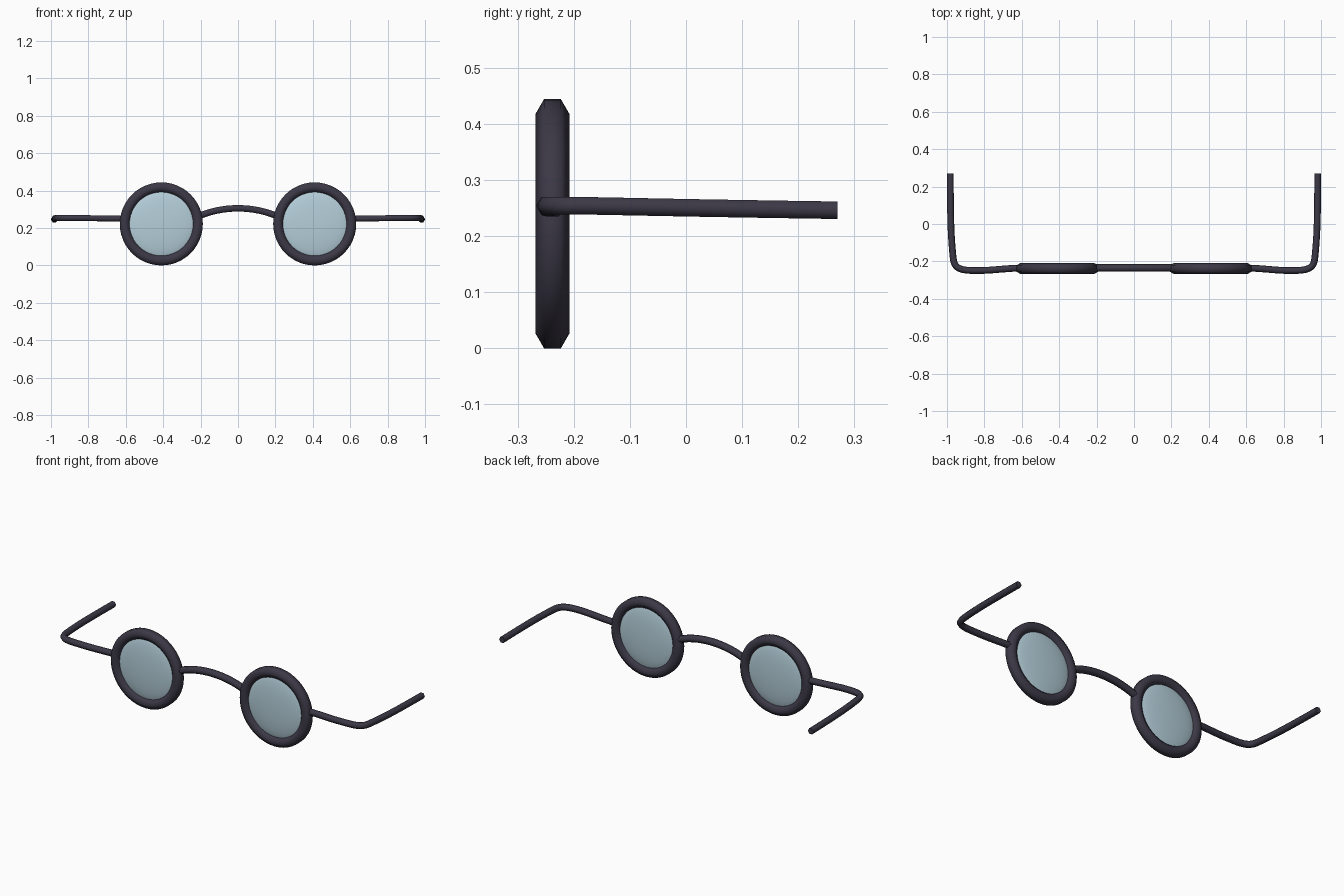
import bpy, bmesh
from math import pi, cos, sin
from mathutils import Vector, Matrix
from mathutils.geometry import interpolate_bezier

cube = bpy.data.objects.get("Cube")
if cube:
    bpy.data.objects.remove(cube)

RIM_X, RIM_Y, RIM_Z = 0.41, -0.238, 0.222
RIM_R, RIM_TUBE = 0.196, 0.03


def material(name, colour):
    mat = bpy.data.materials.new(name)
    mat.use_nodes = True
    mat.diffuse_color = (*colour, 1)
    mat.node_tree.nodes["Principled BSDF"].inputs["Base Color"].default_value = (*colour, 1)
    return mat


frame_mat = material("dark frame", (0.045, 0.04, 0.062))
lens_mat = material("pale blue lens", (0.46, 0.62, 0.70))


def finish(name, bm, mat):
    bmesh.ops.recalc_face_normals(bm, faces=bm.faces)
    mesh = bpy.data.meshes.new(name)
    bm.to_mesh(mesh)
    bm.free()
    mesh.materials.append(mat)
    obj = bpy.data.objects.new(name, mesh)
    bpy.context.collection.objects.link(obj)
    bpy.ops.object.select_all(action="DESELECT")
    obj.select_set(True)
    bpy.context.view_layer.objects.active = obj
    bpy.ops.object.shade_smooth_by_angle(angle=pi * 0.36)
    return obj


def skin(bm, rings, closed):
    """Join successive rings of vertices with quads, capping open ends."""
    n = len(rings[0])
    for i in range(len(rings) if closed else len(rings) - 1):
        a, b = rings[i], rings[(i + 1) % len(rings)]
        for j in range(n):
            k = (j + 1) % n
            bm.faces.new((a[j], a[k], b[k], b[j]))
    if not closed:
        bm.faces.new(rings[0])
        bm.faces.new(rings[-1])


def hexagon(radius, phase=0):
    return [(radius * cos(phase + j * pi / 3), radius * sin(phase + j * pi / 3)) for j in range(6)]


def tube(name, beziers, radius, steps=8):
    """Sweep a hexagon along a chain of bezier spans."""
    path = []
    for span in beziers:
        pts = interpolate_bezier(*[Vector(p) for p in span], steps + 1)
        path += pts if not path else pts[1:]
    bm = bmesh.new()
    rings = []
    for i, p in enumerate(path):
        along = (path[min(i + 1, len(path) - 1)] - path[max(i - 1, 0)]).normalized()
        side = along.cross(Vector((0, 0, 1))).normalized()
        up = side.cross(along)
        rings.append([bm.verts.new(p + side * u + up * v) for u, v in hexagon(radius)])
    skin(bm, rings, False)
    return finish(name, bm, frame_mat)


def rim(name, x):
    bm = bmesh.new()
    rings = []
    for i in range(48):
        a = i * pi / 24
        rings.append([bm.verts.new((x + (RIM_R + u) * cos(a), RIM_Y + v, RIM_Z + (RIM_R + u) * sin(a)))
                      for u, v in hexagon(RIM_TUBE, pi / 6)])
    skin(bm, rings, True)
    return finish(name, bm, frame_mat)


def lens(name, x):
    # Thin domed disc seated inside the rim
    bm = bmesh.new()
    bmesh.ops.create_uvsphere(bm, u_segments=40, v_segments=20, radius=1)
    bm.transform(Matrix.Translation((x, RIM_Y, RIM_Z))
                 @ Matrix.Diagonal((0.182, 0.025, 0.182, 1)) @ Matrix.Rotation(pi / 2, 4, "X"))
    return finish(name, bm, lens_mat)


def temple(name, s):
    # Side arm: out from the rim, around the hinge bend, then back
    spans = [
        [(0.60, -0.235, 0.25), (0.70, -0.238, 0.25), (0.76, -0.249, 0.252), (0.84, -0.249, 0.254)],
        [(0.84, -0.249, 0.254), (0.93, -0.249, 0.254), (0.962, -0.24, 0.254), (0.967, -0.18, 0.254)],
        [(0.967, -0.18, 0.254), (0.978, -0.07, 0.252), (0.982, 0.0, 0.25), (0.982, 0.27, 0.246)],
    ]
    return tube(name, [[(s * x, y, z) for x, y, z in span] for span in spans], 0.018)


for label, s in (("left", 1), ("right", -1)):
    rim(label + "_rim", s * RIM_X)
    lens(label + "_lens", s * RIM_X)
    temple(label + "_temple", s)

# Arched bridge between the rims
tube("bridge", [[(-0.22, -0.235, 0.258), (-0.09, -0.235, 0.321), (0.09, -0.235, 0.321),
                 (0.22, -0.235, 0.258)]], 0.02, 16)
